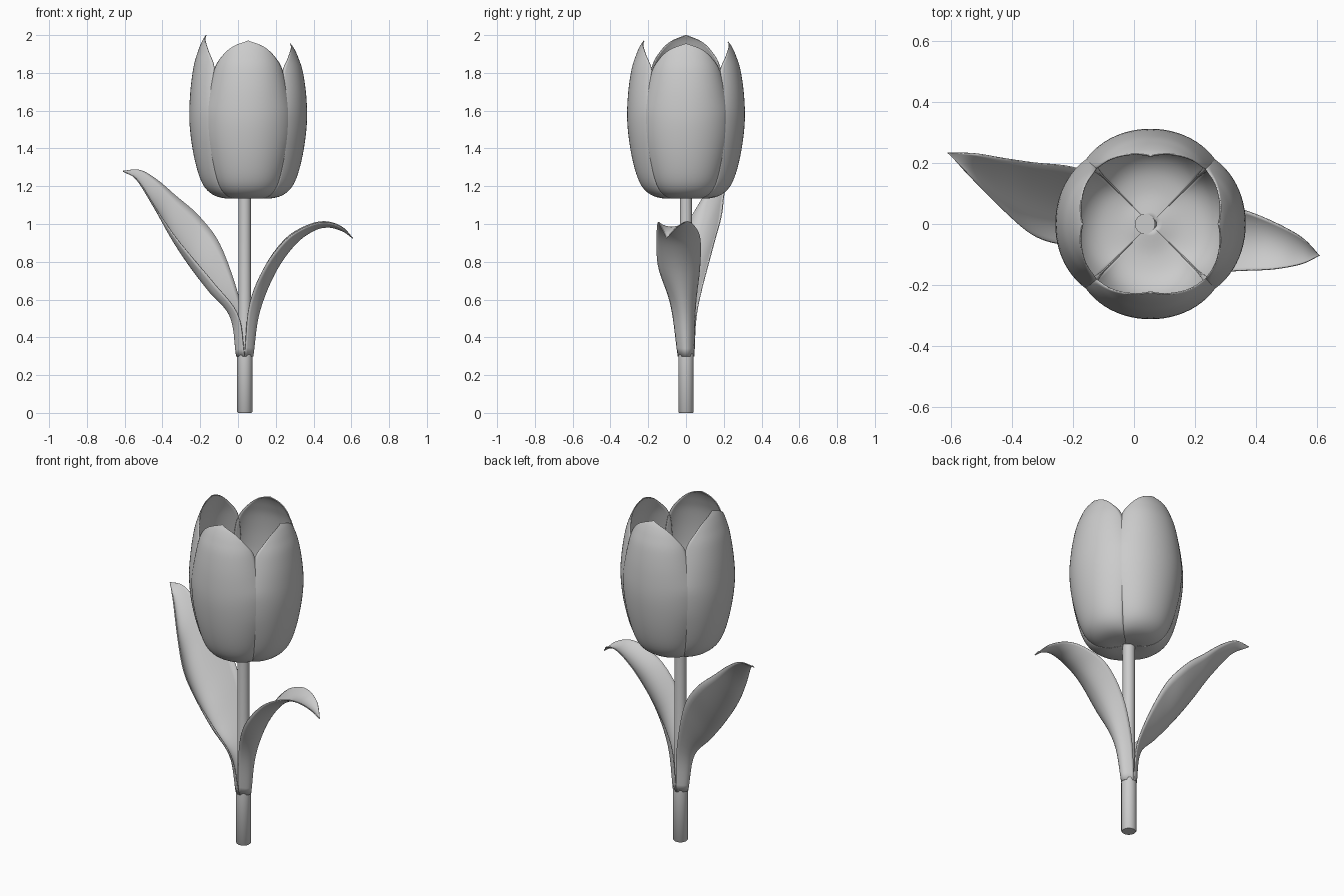
import bpy, bmesh, math
from mathutils import Vector

if "Cube" in bpy.data.objects:
    bpy.data.objects.remove(bpy.data.objects["Cube"])


def catmull(pts, n):
    """Smooth resampling of a short list of points into n+1 points."""
    pts = [Vector(p) for p in pts]
    pts = [2 * pts[0] - pts[1]] + pts + [2 * pts[-1] - pts[-2]]
    out = []
    for i in range(n + 1):
        f = i / n * (len(pts) - 3)
        k = min(int(f), len(pts) - 4)
        t = f - k
        a, b, c, d = pts[k:k + 4]
        out.append(0.5 * (2 * b + (c - a) * t + (2 * a - 5 * b + 4 * c - d) * t * t
                          + (3 * b - a - 3 * c + d) * t ** 3))
    return out


def grid_object(name, rows, thickness=0.0, closed=False):
    """Skin a grid of points; optional thin thickness or closed, capped tube."""
    bm = bmesh.new()
    vs = [[bm.verts.new(p) for p in r] for r in rows]
    n = len(rows[0])
    for r0, r1 in zip(vs, vs[1:]):
        for j in range(n if closed else n - 1):
            k = (j + 1) % n
            bm.faces.new((r0[j], r0[k], r1[k], r1[j]))
    if closed:
        bm.faces.new(vs[0][::-1])
        bm.faces.new(vs[-1])
    bmesh.ops.remove_doubles(bm, verts=bm.verts, dist=0.0003)
    bmesh.ops.recalc_face_normals(bm, faces=bm.faces)
    me = bpy.data.meshes.new(name)
    bm.to_mesh(me)
    bm.free()
    ob = bpy.data.objects.new(name, me)
    bpy.context.collection.objects.link(ob)
    if thickness:
        mod = ob.modifiers.new("thin", "SOLIDIFY")
        mod.thickness = thickness
        mod.offset = 0
    bpy.ops.object.select_all(action='DESELECT')
    ob.select_set(True)
    bpy.context.view_layer.objects.active = ob
    bpy.ops.object.shade_smooth_by_angle(angle=math.radians(40))
    return ob


# Stem: thicker where the leaves sheathe it, slimmer above
stem = [(0.036, 0.0), (0.041, 0.006), (0.041, 0.3), (0.039, 0.34), (0.033, 0.37), (0.033, 1.15)]
grid_object("stem", [[(0.036 + r * math.cos(a * math.tau / 24), r * math.sin(a * math.tau / 24), z)
                      for a in range(24)] for r, z in stem], closed=True)


# Petals: (radius, height, half angle in degrees) from base to tip
PROFILE = [(0.02, 1.145, 46), (0.11, 1.137, 46), (0.19, 1.16, 46), (0.245, 1.225, 46),
           (0.285, 1.36, 48), (0.308, 1.53, 50), (0.305, 1.68, 49), (0.287, 1.81, 45),
           (0.264, 1.885, 33), (0.242, 1.935, 19), (0.222, 1.965, 0)]


def petal(name, direction, tip):
    rows = []
    for r, z, w in catmull(PROFILE, 50):
        z += (tip - 1.965) * max(0, (z - 1.6) / 0.365)
        # edges tuck inward, more strongly towards the mouth and at the base
        tuck = 0.05 + 0.1 * max(0, (z - 1.6) / 0.25) + 0.06 * max(0, (1.45 - z) / 0.3)
        row = []
        for j in range(25):
            s = j / 12 - 1
            a = math.radians(direction + s * max(w, 0))
            q = r * (1 - tuck * abs(s * w / 48) ** 3)
            row.append((0.054 + q * math.cos(a), q * math.sin(a), z))
        rows.append(row)
    grid_object(name, rows, 0.005)


petal("petal_right", 0, 1.955)
petal("petal_back", 90, 1.965)
petal("petal_left", 180, 2.0)
petal("petal_front", 270, 1.97)


# Leaves: back edge, midrib and front edge rails, skinned with a channelled section
def leaf(name, back, rib, front):
    rows = []
    for a, m, b in zip(*(catmull(p, 40) for p in (back, rib, front))):
        mid = (a + b) / 2
        rows.append([mid + (a - b) / 2 * s + (m - mid) * (1 - s * s)
                     for s in (j / 8 - 1 for j in range(17))])
    grid_object(name, rows, 0.005)


tip = (-0.61, 0.233, 1.28)
leaf("left_leaf",
     [(0.035, 0.042, 0.3), (0.02, 0.06, 0.55), (-0.085, 0.14, 0.87), (-0.2, 0.185, 1.035),
      (-0.33, 0.2, 1.15), (-0.43, 0.215, 1.235), (-0.52, 0.23, 1.285), tip],
     [(-0.008, 0, 0.3), (-0.04, 0, 0.51), (-0.15, 0.02, 0.66), (-0.26, 0.05, 0.81),
      (-0.36, 0.08, 0.96), (-0.45, 0.125, 1.12), (-0.54, 0.19, 1.25), tip],
     [(0.035, -0.042, 0.3), (0.0, -0.06, 0.52), (-0.13, -0.068, 0.69), (-0.24, -0.065, 0.82),
      (-0.33, -0.035, 0.93), (-0.42, 0.04, 1.06), (-0.53, 0.15, 1.23), tip])

tip = (0.608, -0.103, 0.925)
leaf("right_leaf",
     [(0.035, 0.042, 0.3), (0.06, 0.05, 0.56), (0.14, 0.073, 0.77), (0.25, 0.075, 0.92),
      (0.36, 0.045, 0.99), (0.46, 0.005, 1.013), (0.55, -0.045, 0.985), tip],
     [(0.079, 0, 0.3), (0.112, -0.01, 0.53), (0.195, -0.035, 0.74), (0.3, -0.045, 0.89),
      (0.4, -0.055, 0.965), (0.48, -0.075, 0.983), (0.555, -0.09, 0.962), tip],
     [(0.035, -0.042, 0.3), (0.06, -0.08, 0.57), (0.14, -0.145, 0.77), (0.25, -0.155, 0.915),
      (0.36, -0.152, 0.985), (0.46, -0.147, 1.01), (0.55, -0.13, 0.982), tip])
